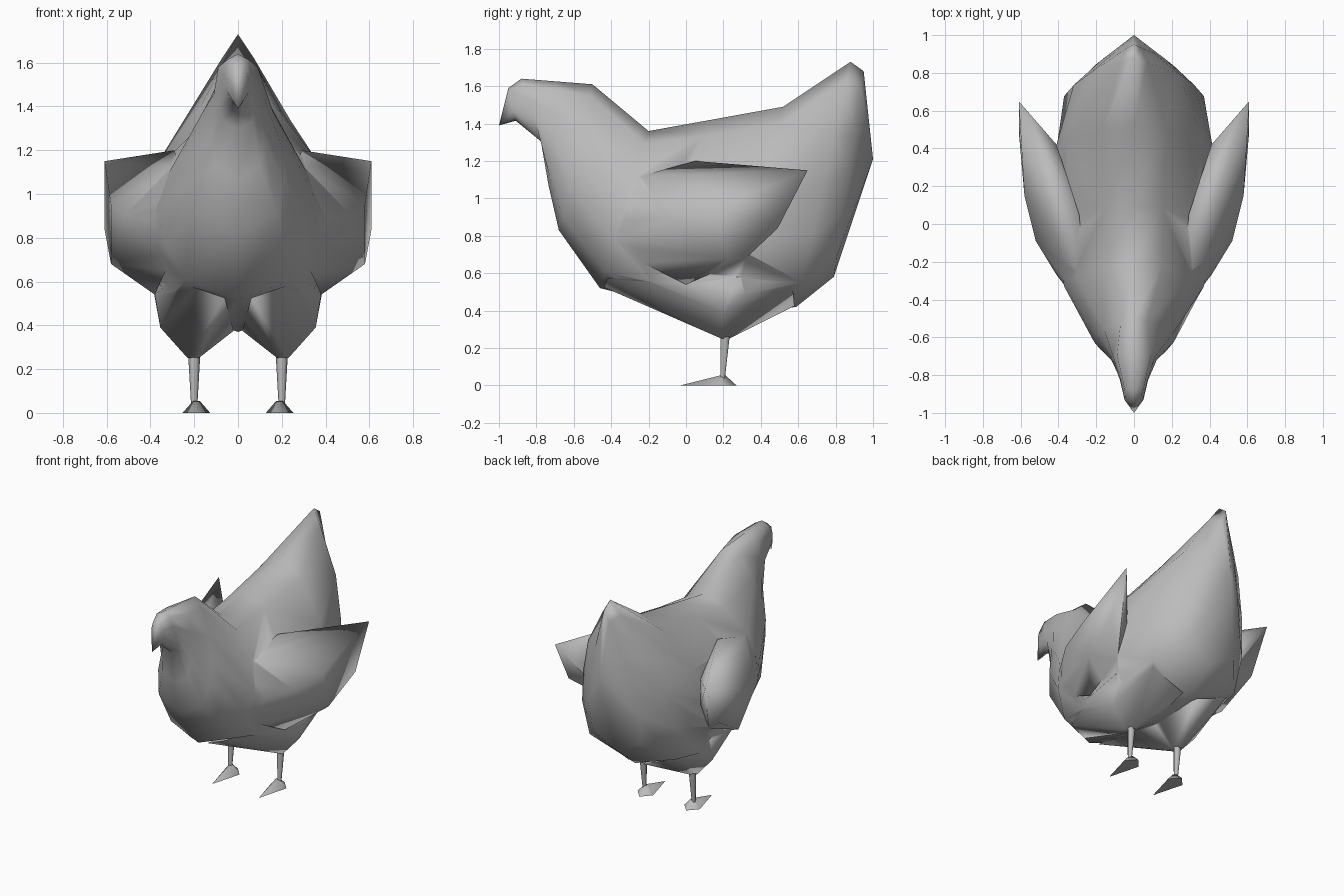
import bpy, bmesh, math
from mathutils import Vector

cube = bpy.data.objects.get("Cube")
if cube:
    bpy.data.objects.remove(cube, do_unlink=True)

grey = bpy.data.materials.new("plain grey")
grey.use_nodes = True
colour = (0.5, 0.5, 0.5, 1)
grey.diffuse_color = colour
grey.node_tree.nodes["Principled BSDF"].inputs["Base Color"].default_value = colour


def select_only(obj):
    bpy.ops.object.select_all(action="DESELECT")
    bpy.context.view_layer.objects.active = obj
    obj.select_set(True)


def smooth(obj, sharp_angle):
    select_only(obj)
    bpy.ops.object.shade_smooth_by_angle(angle=math.radians(sharp_angle))


def finish(name, bm):
    """Turn a bmesh into an object."""
    bmesh.ops.recalc_face_normals(bm, faces=bm.faces)
    mesh = bpy.data.meshes.new(name)
    bm.to_mesh(mesh)
    bm.free()
    mesh.materials.append(grey)
    obj = bpy.data.objects.new(name, mesh)
    bpy.context.collection.objects.link(obj)
    return obj


def hull_pair(name, points):
    """Build a mirrored pair of solids wrapped around a few points."""
    bm = bmesh.new()
    for side in (1, -1):
        verts = [bm.verts.new((side * x, y, z)) for x, y, z in points]
        result = bmesh.ops.convex_hull(bm, input=verts)
        loose = {v for v in result["geom_interior"] if isinstance(v, bmesh.types.BMVert)}
        bmesh.ops.delete(bm, geom=list(loose), context="VERTS")
    return finish(name, bm)


def fuse(target, part):
    """Merge a part into the target so the surface runs on without a seam."""
    union = target.modifiers.new("Union", "BOOLEAN")
    union.operation = "UNION"
    union.solver = "EXACT"
    union.object = part
    select_only(target)
    bpy.ops.object.modifier_apply(modifier=union.name)
    bpy.data.objects.remove(part, do_unlink=True)


# Body, head and tail: tilted rings from beak to rump.
# Each ring: back point (y, z), belly point (y, z), half widths going down.
fractions = (.08, .3, .5, .7, .9)
rings = [
    ((-.95, 1.59), (-.91, 1.415), (.03, .045, .05, .05, .03)),
    ((-.88, 1.64), (-.77, 1.3), (.05, .065, .075, .08, .07)),
    ((-.69, 1.625), (-.735, 1.07), (.09, .11, .115, .12, .1)),
    ((-.5, 1.61), (-.68, .83), (.07, .16, .2, .21, .18)),
    ((-.2, 1.36), (-.46, .52), (.15, .31, .37, .34, .24)),
    ((.1, 1.414), (-.05, .42), (.15, .35, .44, .43, .32)),
    ((.52, 1.49), (.25, .37), (.17, .36, .42, .42, .36)),
    ((.88, 1.73), (.59, .42), (.07, .24, .32, .37, .35)),
    ((.95, 1.68), (.79, .58), (.03, .11, .17, .21, .19)),
]

bm = bmesh.new()
loops = []
for back, belly, widths in rings:
    top, bottom = Vector((0, *back)), Vector((0, *belly))
    side = [top.lerp(bottom, f) + Vector((w, 0, 0)) for f, w in zip(fractions, widths)]
    other = [Vector((-p.x, p.y, p.z)) for p in reversed(side)]
    loops.append([bm.verts.new(p) for p in [top, *side, bottom, *other]])

count = len(loops[0])
for a, b in zip(loops, loops[1:]):
    for i in range(count):
        j = (i + 1) % count
        bm.faces.new((a[i], a[j], b[j], b[i]))

# Close the beak and the rump with fans
for loop, tip in ((loops[0], (0, -1, 1.39)), (loops[-1], (0, 1, 1.21))):
    centre = bm.verts.new(tip)
    for i in range(count):
        bm.faces.new((loop[i], loop[(i + 1) % count], centre))
body = finish("body", bm)

# Wings: grow out of the breast and flare away towards the back
fuse(body, hull_pair("wings", [
    (.29, .05, 1.2), (.61, .65, 1.15), (.61, .49, .84), (.58, .22, .68),
    (.38, 0, .54), (.29, -.4, .74), (.27, -.45, .9), (.25, -.43, 1.06),
    (.41, -.27, .88), (.52, -.09, .9), (.58, .15, .95), (.31, -.24, 1.12),
    (.41, .42, 1.08), (.42, .43, .9), (.41, .32, .68),
]))

# Thighs: taper from the belly to the top of each leg
fuse(body, hull_pair("thighs", [
    (.18, .19, .25), (.23, .19, .25), (.2, .23, .25), (.355, .2, .39),
    (.38, .02, .54), (.39, .28, .58), (.32, .57, .53), (.06, .58, .425),
    (.02, .2, .375), (.06, -.44, .525), (.19, -.42, .57), (.3, -.22, .61),
]))
smooth(body, 100)

# Legs: thin tapered shanks
smooth(hull_pair("legs", [
    (.2 + dx * r, y + dy * r, z)
    for r, y, z in ((.028, .21, .27), (.014, .195, .03))
    for dx, dy in ((1, 0), (.5, .87), (-.5, .87), (-1, 0), (-.5, -.87), (.5, -.87))
]), 70)

# Feet: flat arrowheads pointing forward
smooth(hull_pair("feet", [
    (.19, -.03, 0), (.127, .2, 0), (.253, .2, 0), (.19, .27, 0),
    (.175, .19, .055), (.205, .19, .055), (.19, .21, .055),
]), 80)
